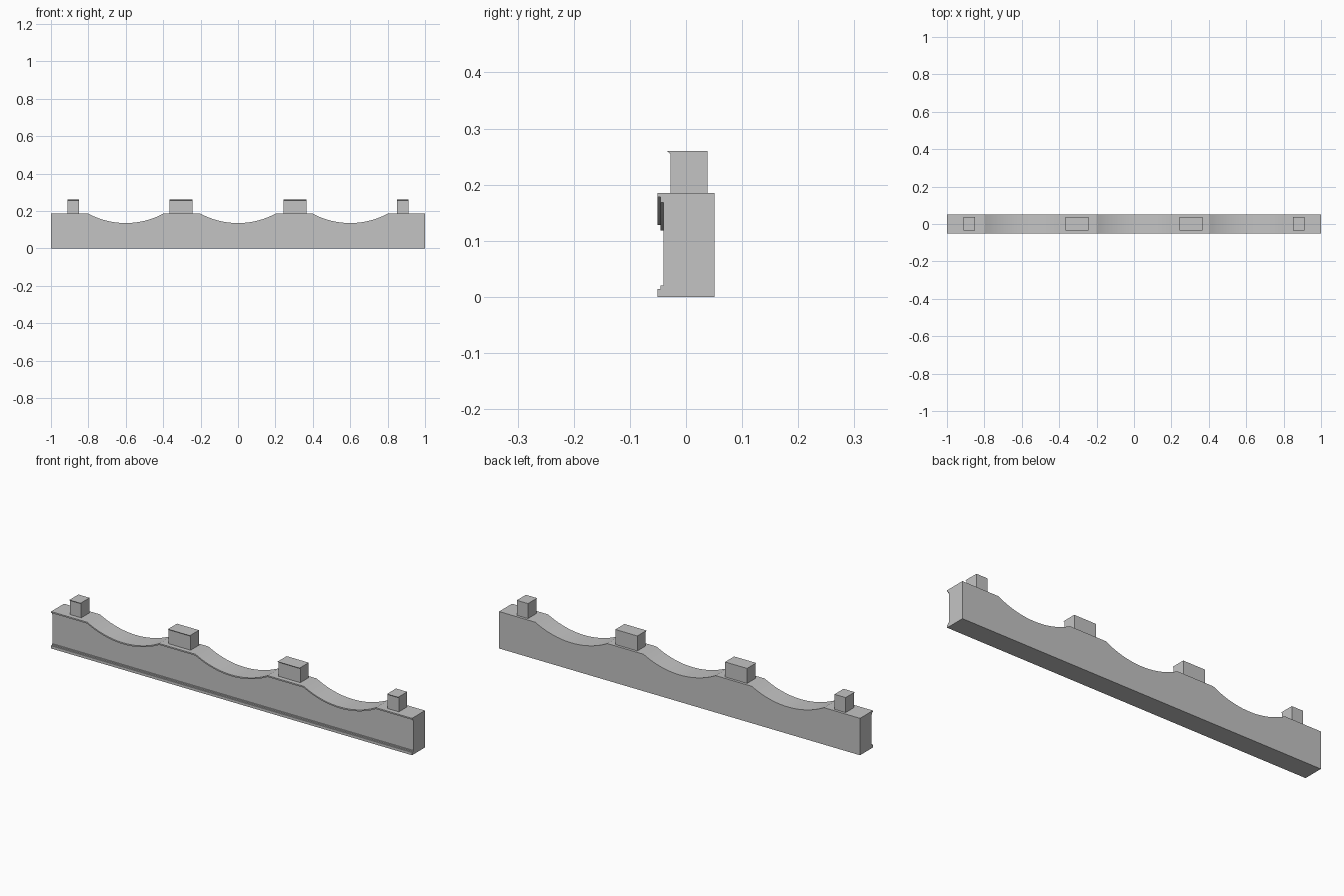
import bpy, bmesh, math

if "Cube" in bpy.data.objects:
    bpy.data.objects.remove(bpy.data.objects["Cube"])

# single stone colour
stone = bpy.data.materials.new("light_grey_stone")
stone.diffuse_color = (0.55, 0.55, 0.55, 1)
stone.use_nodes = True
stone.node_tree.nodes["Principled BSDF"].inputs["Base Color"].default_value = stone.diffuse_color

WALL_TOP, DIP, HALF = 0.185, 0.05, 0.2
RADIUS = (HALF ** 2 + DIP ** 2) / (2 * DIP)


def loft(name, xs, section):
    """Sweep a (y, z) cross-section along x, capped at both ends."""
    bm = bmesh.new()
    rings = [[bm.verts.new((x, y, z)) for y, z in section(x)] for x in xs]
    n = len(rings[0])
    for a, b in zip(rings, rings[1:]):
        for i in range(n):
            j = (i + 1) % n
            bm.faces.new((a[i], a[j], b[j], b[i]))
    bm.faces.new(rings[0])
    bm.faces.new(rings[-1])
    bmesh.ops.recalc_face_normals(bm, faces=bm.faces)
    mesh = bpy.data.meshes.new(name)
    bm.to_mesh(mesh)
    bm.free()
    mesh.materials.append(stone)
    obj = bpy.data.objects.new(name, mesh)
    bpy.context.collection.objects.link(obj)
    return obj


def top_height(x):
    """Flat top with three circular dips centred at -0.6, 0 and 0.6."""
    d = min(abs(x - c) for c in (-0.6, 0, 0.6))
    if d >= HALF:
        return WALL_TOP
    return WALL_TOP - DIP + RADIUS - math.sqrt(RADIUS ** 2 - d ** 2)


def wall_section(x):
    """Flat back, stepped plinth and stepped coping on the front."""
    t = top_height(x)
    return [(0.051, 0), (-0.051, 0), (-0.051, 0.014), (-0.045, 0.014),
            (-0.045, 0.02), (-0.04, 0.02),
            (-0.04, t - 0.017), (-0.045, t - 0.017),
            (-0.045, t - 0.007), (-0.051, t - 0.007),
            (-0.051, t), (0.051, t)]


# scalloped wall
STEPS = 20
xs = [-1.0]
for c in (-0.6, 0, 0.6):
    xs += [c - HALF + 2 * HALF * i / STEPS for i in range(STEPS + 1)]
xs.append(1.0)
wall = loft("scalloped_wall", xs, wall_section)
bpy.context.view_layer.objects.active = wall
wall.select_set(True)
bpy.ops.object.shade_smooth_by_angle(angle=math.radians(12))
wall.select_set(False)


# posts with a small flared lip on the front top edge
def post_section(x):
    return [(0.038, 0.183), (-0.028, 0.183), (-0.028, 0.255),
            (-0.034, 0.26), (0.038, 0.26)]


for side, s in (("left", -1), ("right", 1)):
    for kind, centre, half in (("inner", 0.304, 0.061), ("outer", 0.88, 0.031)):
        loft(f"{side}_{kind}_post", [s * centre - half, s * centre + half], post_section)
